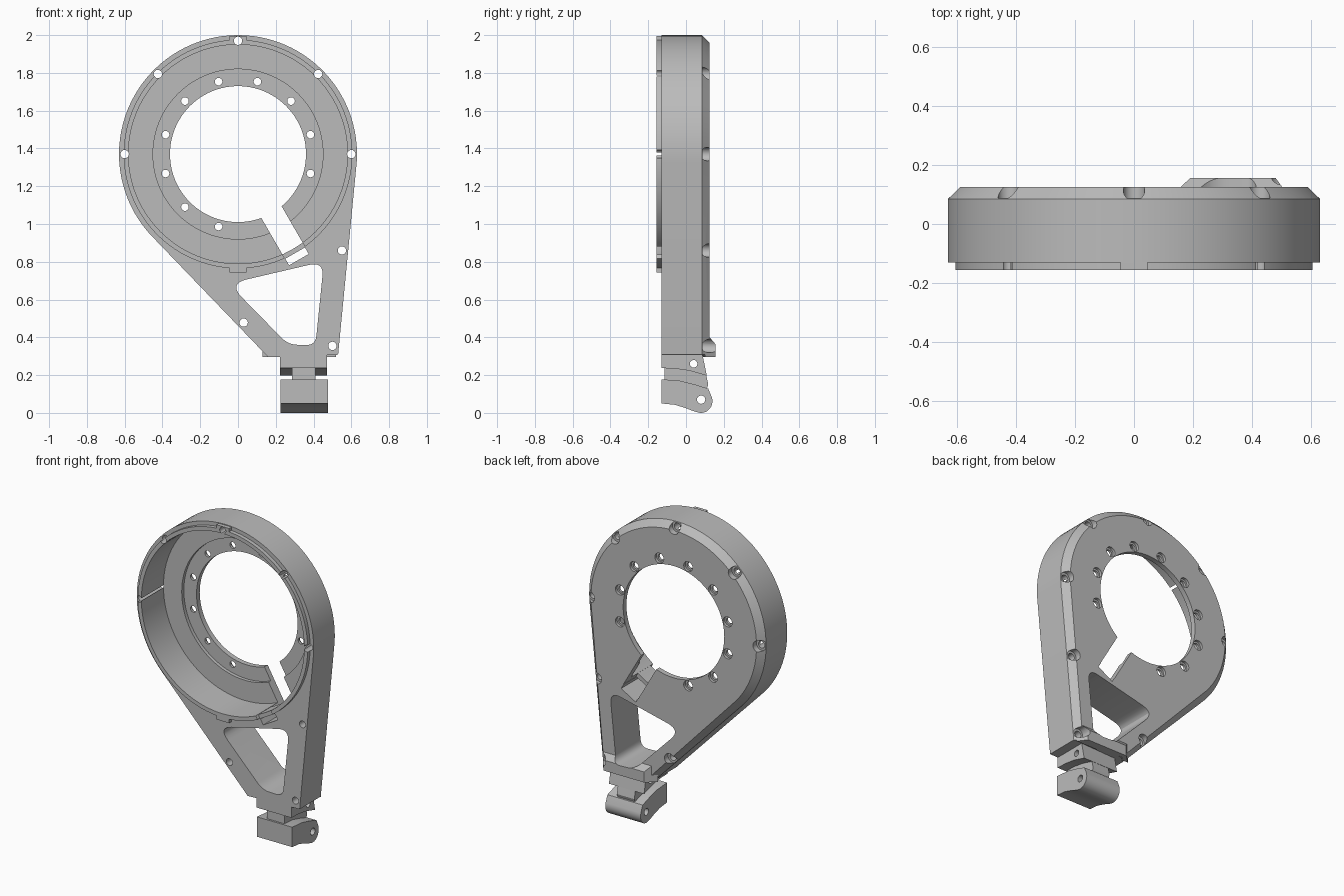
import bpy, bmesh
from math import sin, cos, pi, radians
from mathutils import Vector

cube = bpy.data.objects.get("Cube")
if cube:
    bpy.data.objects.remove(cube, do_unlink=True)

grey = bpy.data.materials.new("plain grey")
grey.use_nodes = True
grey.diffuse_color = (0.5, 0.5, 0.5, 1)
grey.node_tree.nodes["Principled BSDF"].inputs["Base Color"].default_value = (0.5, 0.5, 0.5, 1)

CZ, R = 1.37, 0.63          # ring centre height and outer radius
FRONT, BACK = -0.13, 0.125


def finish(name, bm):
    bmesh.ops.recalc_face_normals(bm, faces=bm.faces)
    mesh = bpy.data.meshes.new(name)
    bm.to_mesh(mesh)
    bm.free()
    mesh.materials.append(grey)
    ob = bpy.data.objects.new(name, mesh)
    bpy.context.collection.objects.link(ob)
    return ob


def prism(name, pts, a, b, along="y"):
    """Extrude a 2D outline from a to b: (x, z) along y, or (y, z) along x."""
    bm = bmesh.new()
    place = (lambda p, d: (p[0], d, p[1])) if along == "y" else (lambda p, d: (d, p[0], p[1]))
    face = bm.faces.new([bm.verts.new(place(p, a)) for p in pts])
    ext = bmesh.ops.extrude_face_region(bm, geom=[face])
    step = Vector((0, b - a, 0)) if along == "y" else Vector((b - a, 0, 0))
    bmesh.ops.translate(bm, vec=step, verts=[v for v in ext["geom"] if isinstance(v, bmesh.types.BMVert)])
    return finish(name, bm)


def circle(x, z, r, n=24):
    return [(x + r * cos(2 * pi * i / n), z + r * sin(2 * pi * i / n)) for i in range(n)]


def rect(x0, x1, z0, z1):
    return [(x0, z0), (x1, z0), (x1, z1), (x0, z1)]


def polar(r, deg):
    return r * cos(radians(deg)), CZ + r * sin(radians(deg))


def rounded(corners, cuts, n=8):
    """Round every corner with a quadratic curve starting the cut length away."""
    out = []
    for i, c in enumerate(corners):
        c = Vector(c)
        before, after = Vector(corners[i - 1]), Vector(corners[(i + 1) % len(corners)])
        p = c + (before - c).normalized() * cuts[i]
        q = c + (after - c).normalized() * cuts[i]
        for k in range(n + 1):
            t = k / n
            out.append(tuple(p * (1 - t) ** 2 + c * 2 * t * (1 - t) + q * t * t))
    return out


def radial_box(deg, r0, r1, half):
    d = Vector((cos(radians(deg)), sin(radians(deg))))
    s = Vector((-d.y, d.x)) * half
    o = Vector((0, CZ))
    return [tuple(o + d * r0 - s), tuple(o + d * r1 - s), tuple(o + d * r1 + s), tuple(o + d * r0 + s)]


def combine(ob, tool, op):
    mod = ob.modifiers.new(op, "BOOLEAN")
    mod.operation, mod.solver, mod.object = op, "EXACT", tool
    bpy.context.view_layer.objects.active = ob
    bpy.ops.object.modifier_apply(modifier=mod.name)
    bpy.data.objects.remove(tool, do_unlink=True)


def cut(ob, pts, a, b, along="y"):
    combine(ob, prism("cutter", pts, a, b, along), "DIFFERENCE")


# Housing: teardrop shell with a chamfered back edge
bm = bmesh.new()
for y, r, foot in ((FRONT, R, (0.16, 0.53)), (0.085, R, (0.16, 0.53)), (BACK, R - 0.04, (0.20, 0.495))):
    outline = circle(0, CZ, r, 96) + [(foot[0], 0.295), (foot[1], 0.308)]
    for x, z in outline:
        bm.verts.new((x, y, z))
bmesh.ops.convex_hull(bm, input=bm.verts)
bmesh.ops.dissolve_limit(bm, angle_limit=radians(0.5), verts=bm.verts, edges=bm.edges)
housing = finish("housing", bm)

# Raised front rim with top and bottom tabs
combine(housing, prism("rim", circle(0, CZ, 0.605, 96), -0.155, -0.1), "UNION")
for z0, z1 in ((1.93, 1.995), (0.742, 0.83)):
    combine(housing, prism("tab", rect(-0.045, 0.045, z0, z1), -0.155, -0.1), "UNION")

# Foot ridge on the back
bm = bmesh.new()
for y, z0, z1, x0, x1 in ((0.1, 0.297, 0.43, 0.13, 0.52), (0.155, 0.297, 0.365, 0.19, 0.48)):
    for x, z in rect(x0, x1, z0, z1):
        bm.verts.new((x, y, z))
bmesh.ops.convex_hull(bm, input=bm.verts)
combine(housing, finish("foot_ridge", bm), "UNION")

# Bowl, inner recess and central opening
for r, depth in ((0.58, 0.07), (0.45, 0.092), (0.36, 0.3)):
    cut(housing, circle(0, CZ, r, 96), -0.3, depth)

# Triangular window
window = rounded([(-0.05, 0.684), (0.455, 0.802), (0.41, 0.358), (0.265, 0.362)], (0.1, 0.08, 0.05, 0.05))
cut(housing, window, -0.3, 0.3)

# Cable slot, leaving a bridge at the bowl wall
cut(housing, radial_box(-60, 0.3, 0.578, 0.062), -0.3, 0.3)
cut(housing, radial_box(-60, 0.57, 0.61, 0.062), -0.3, FRONT)
cut(housing, radial_box(-60, 0.57, 0.61, 0.062), 0.0, 0.3)
cut(housing, radial_box(-60, 0.605, 0.645, 0.06), -0.3, 0.3)

# Outer screw holes with counterbores on the back
screws = [polar(0.6, a) for a in (0, 45, 90, 135, 180)]
screws += [(0.55, 0.86), (0.03, 0.478), (0.5, 0.355)]
for x, z in screws:
    cut(housing, circle(x, z, 0.022), -0.3, 0.3)
    cut(housing, circle(x, z, 0.036), 0.088, 0.3)

# Inner screw circle
for k in range(12):
    angle = 15 + 30 * k
    if angle not in (285, 315):
        x, z = polar(0.397, angle)
        cut(housing, circle(x, z, 0.02), -0.3, 0.3)
        cut(housing, circle(x, z, 0.032), 0.108, 0.3)

# Hinge: upper lug, narrow neck and curved lower block
lug = prism("hinge_lug", [(-0.13, 0.32), (-0.13, 0.237), (-0.06, 0.235), (0.02, 0.223),
                          (0.11, 0.197), (0.085, 0.32)], 0.222, 0.472, "x")
cut(lug, circle(0.04, 0.26, 0.02), 0, 1, "x")
neck = prism("hinge_neck", [(-0.115, 0.25), (-0.115, 0.16), (0.1, 0.1), (0.118, 0.15), (0.1, 0.23)],
             0.286, 0.41, "x")
tip = [(0.08 + 0.06 * cos(radians(a)), 0.062 + 0.062 * sin(radians(a))) for a in range(-100, 21, 12)]
block = prism("hinge_block", [(-0.13, 0.178), (-0.13, 0.05), (-0.06, 0.043), (0.0, 0.025), (0.04, 0.009)]
              + tip + [(0.118, 0.128), (0.05, 0.15), (-0.03, 0.17)], 0.226, 0.477, "x")
cut(block, circle(0.08, 0.07, 0.022), 0, 1, "x")

# Smooth curved walls, keep machined edges sharp
for ob in (housing, lug, neck, block):
    bpy.ops.object.select_all(action="DESELECT")
    ob.select_set(True)
    bpy.context.view_layer.objects.active = ob
    bpy.ops.object.shade_smooth_by_angle(angle=radians(25))
